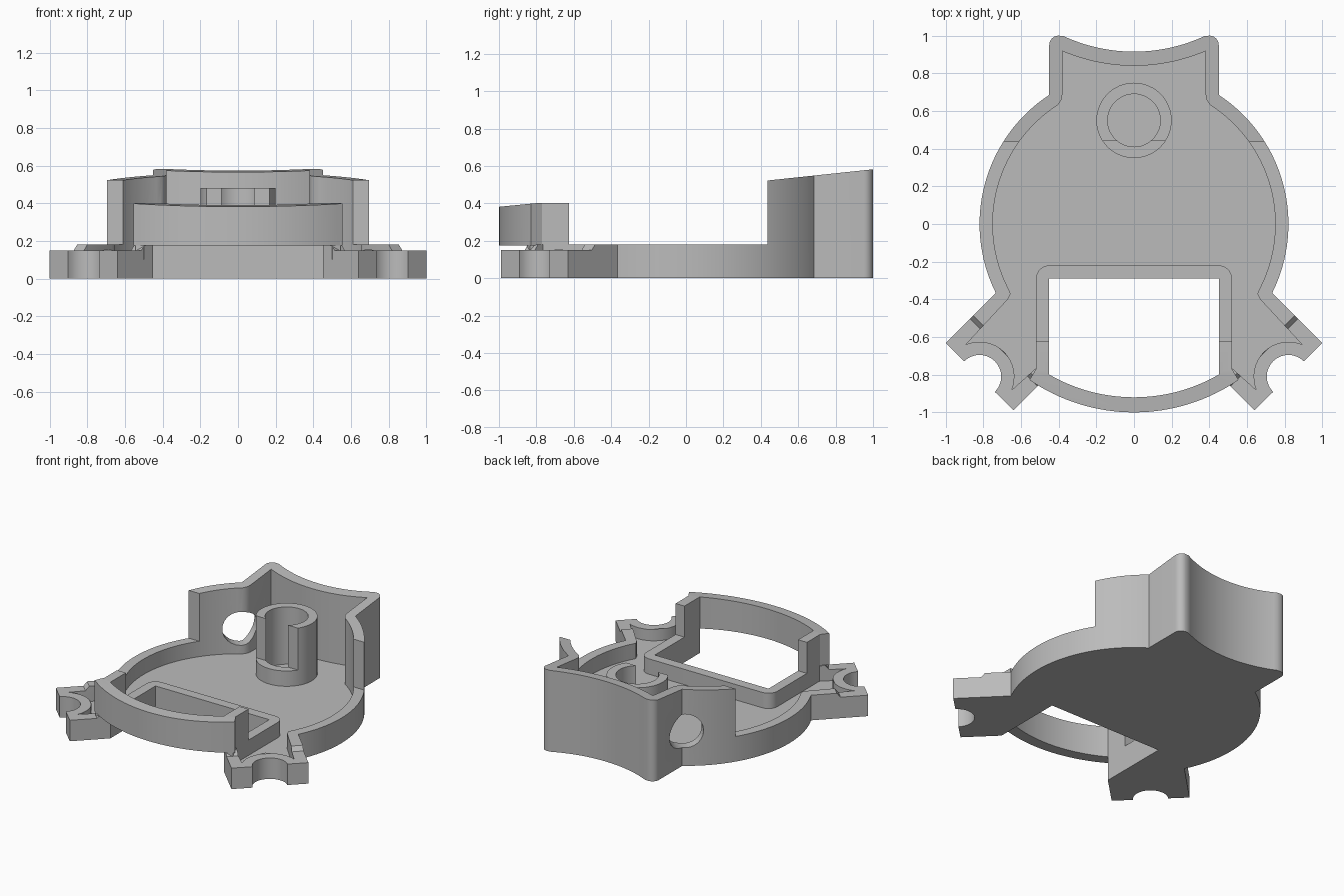
import bpy, bmesh
from math import sin, cos, radians, sqrt
from mathutils import Matrix, Vector

cube = bpy.data.objects.get("Cube")
if cube:
    bpy.data.objects.remove(cube, do_unlink=True)

grey = bpy.data.materials.new("plain grey")
grey.use_nodes = True
grey.diffuse_color = (0.5, 0.5, 0.5, 1)
grey.node_tree.nodes["Principled BSDF"].inputs["Base Color"].default_value = (0.5, 0.5, 0.5, 1)


def arc(cx, cy, r, a0, a1, n=16):
    """Points along a circular arc, angles in degrees."""
    angles = [radians(a0 + (a1 - a0) * i / n) for i in range(n + 1)]
    return [(cx + r * cos(a), cy + r * sin(a)) for a in angles]


def mirrored(half):
    """Close a right-hand half outline with its mirror image."""
    return half + [(-x, y) for x, y in reversed(half) if abs(x) > 1e-4]


def extrude(name, points, vec):
    bm = bmesh.new()
    face = bm.faces.new([bm.verts.new(p) for p in points])
    top = bmesh.ops.extrude_face_region(bm, geom=[face])["geom"]
    bmesh.ops.translate(bm, vec=vec, verts=[v for v in top if isinstance(v, bmesh.types.BMVert)])
    bmesh.ops.recalc_face_normals(bm, faces=bm.faces)
    mesh = bpy.data.meshes.new(name)
    bm.to_mesh(mesh)
    bm.free()
    mesh.materials.append(grey)
    obj = bpy.data.objects.new(name, mesh)
    bpy.context.collection.objects.link(obj)
    return obj


def prism(name, outline, z0, z1):
    return extrude(name, [(x, y, z0) for x, y in outline], Vector((0, 0, z1 - z0)))


def side_cutter(profile, turn=0):
    """A cutter with a y-z profile, running across x, turned about z."""
    obj = extrude("cutter", [(-1.5, y, z) for y, z in profile], Vector((3, 0, 0)))
    obj.data.transform(Matrix.Rotation(radians(turn), 4, "Z"))
    return obj


def carve(obj, *cutters):
    for cutter in cutters:
        cutter.hide_render = True
        mod = obj.modifiers.new("carve", "BOOLEAN")
        mod.operation, mod.solver, mod.object = "DIFFERENCE", "EXACT", cutter
    bpy.context.view_layer.update()
    old = obj.data
    done = obj.evaluated_get(bpy.context.evaluated_depsgraph_get())
    obj.data = bpy.data.meshes.new_from_object(done)
    obj.modifiers.clear()
    bpy.data.meshes.remove(old)
    for cutter in cutters:
        bpy.data.objects.remove(cutter, do_unlink=True)


# Housing: round tray, two notched arms, tall eared back
outline = mirrored(
    [(0.45, -0.29), (0.45, -0.80), (0.64, -0.988)]
    + arc(0.82, -0.81, 0.115, 225, 45)
    + [(1.0, -0.632)]
    + arc(0, 0, 0.82, -26.5, 56.7, 32)
    + arc(0.40, 0.95, 0.05, 0, 100, 8)
    + arc(0, 1.805, 0.89, -65, -90))
pocket = mirrored(
    [(0, -0.22)]
    + arc(0.45, -0.29, 0.07, 90, 0, 8)
    + [(0.52, -0.765)]
    + arc(0.82, -0.81, 0.185, 203, 67)
    + [(0.67, -0.40), (0.655, -0.37)]
    + arc(0, 0, 0.75, -27, 57.5, 32)
    + [(0.385, 0.66), (0.38, 0.69)]
    + arc(0, 1.805, 0.965, -66.8, -90))
housing = prism("housing", outline, 0, 0.7)

# Low front rim and sloping back top
rim_cut = side_cutter([(-1.5, 0.18), (0.435, 0.18), (0.435, 0.522),
                       (1.5, 0.635), (1.5, 1), (-1.5, 1)])
# Ramps down to the lower arm ends
ramps = [side_cutter([(d / sqrt(2), z) for d, z in
                      [(1.30, 0.20), (1.34, 0.18), (1.375, 0.15), (2.5, 0.15), (2.5, 0.9), (1.30, 0.9)]],
                     turn) for turn in (-135, 135)]
# Round port through the back right shoulder
port = prism("port", arc(0, 0, 0.12, 0, 345, 23), -0.25, 0.25)
port.data.transform(Matrix.Translation((-0.45, 0.66, 0.25))
                    @ Vector((-1, 1, 0)).to_track_quat("Z", "Y").to_matrix().to_4x4())
carve(housing, prism("pocket", pocket, 0.07, 1), rim_cut, *ramps, port)

# Round post, open at the front
post = prism("post", arc(0, 0.55, 0.20, 0, 354, 47), 0.05, 0.48)
carve(post, prism("bore", arc(0, 0.55, 0.14, 0, 354, 47), 0.07, 1),
      side_cutter([(0, 0.18), (0.44, 0.18), (0.44, 1), (0, 1)]))

# Raised curved bridge across the front window
bridge = prism("front_bridge", mirrored(
    arc(0, -0.02, 0.98, -90, -55.5)
    + [(0.52, -0.77), (0.52, -0.625), (0.45, -0.625)]
    + arc(0, -0.02, 0.90, -60, -90)), 0.175, 0.5)
carve(bridge, side_cutter([(-1.2, 0.362), (-0.79, 0.402), (0, 0.402), (0, 1), (-1.2, 1)]))

# Feet joining the bridge to the arms
feet = []
for side, name in ((1, "left_bridge_foot"), (-1, "right_bridge_foot")):
    feet.append(prism(name, [(side * x, y) for x, y in
                             [(0.45, -0.80), (0.50, -0.85), (0.545, -0.835), (0.52, -0.77), (0.45, -0.77)]],
                      0.1, 0.2))

# Smooth curved walls, sharp edges
bpy.ops.object.select_all(action="DESELECT")
for obj in [housing, post, bridge] + feet:
    obj.select_set(True)
bpy.context.view_layer.objects.active = housing
bpy.ops.object.shade_smooth_by_angle(angle=radians(25))
